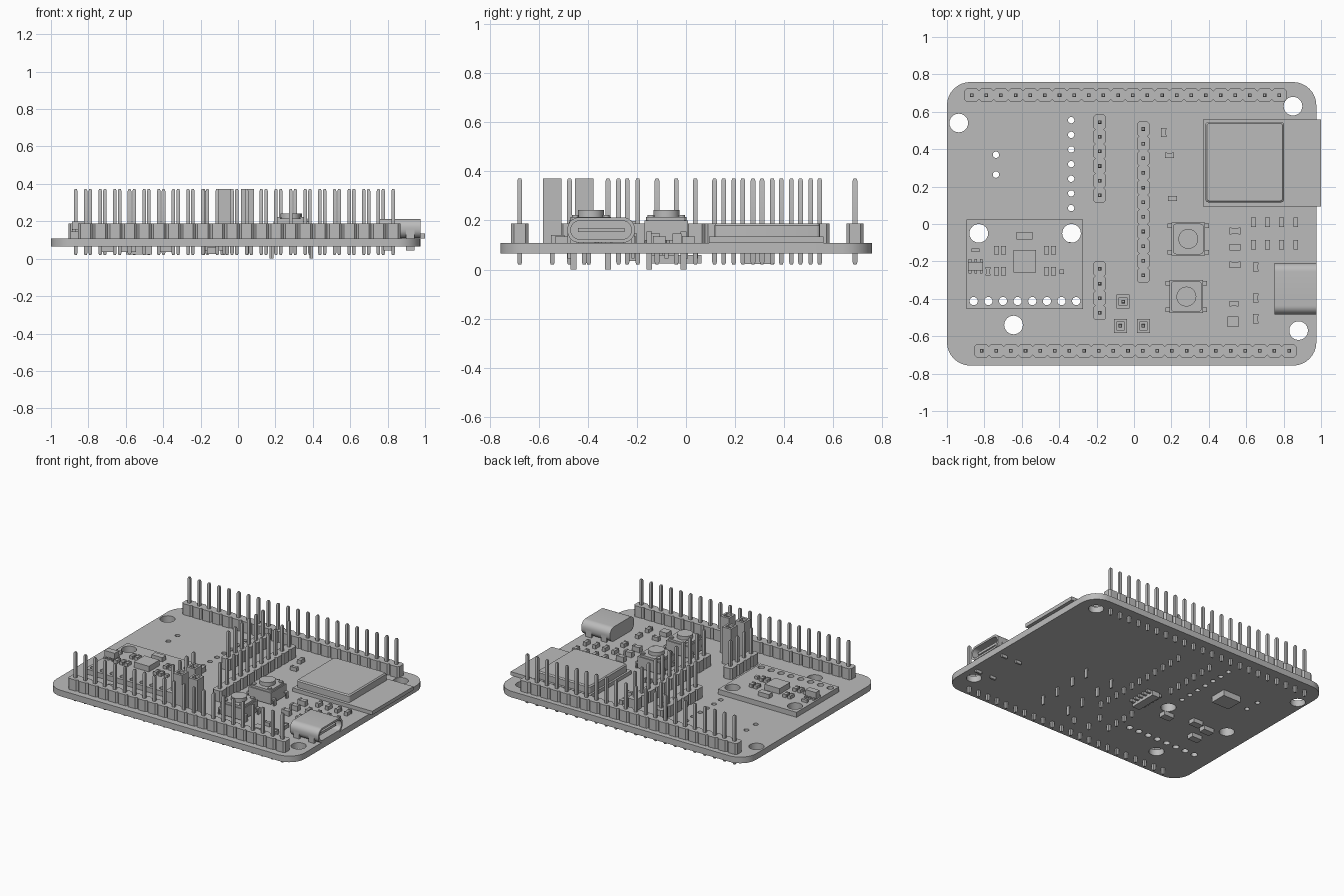
import bpy, bmesh
from math import sin, cos, pi, radians
from mathutils import Vector

cube = bpy.data.objects.get("Cube")
if cube:
    bpy.data.objects.remove(cube)

grey = bpy.data.materials.new("neutral_grey")
grey.use_nodes = True
grey.diffuse_color = (0.5, 0.5, 0.5, 1)
grey.node_tree.nodes["Principled BSDF"].inputs["Base Color"].default_value = (0.5, 0.5, 0.5, 1)

BOTTOM, TOP, PITCH = 0.065, 0.109, 0.0783
PLATE_TOP = 0.145
made = []


def rrect(cx, cy, w, d, r, n=6):
    """Rounded rectangle outline; n=1 gives chamfered corners."""
    pts = []
    for k, (sx, sy) in enumerate(((1, 1), (-1, 1), (-1, -1), (1, -1))):
        for i in range(n + 1):
            a = pi / 2 * (k + i / n)
            pts.append((cx + sx * (w / 2 - r) + r * cos(a), cy + sy * (d / 2 - r) + r * sin(a)))
    return pts


def rect(cx, cy, w, d):
    return [(cx + sx * w / 2, cy + sy * d / 2) for sx, sy in ((1, 1), (-1, 1), (-1, -1), (1, -1))]


def circle(cx, cy, r, n=24):
    return [(cx + r * cos(2 * pi * i / n), cy + r * sin(2 * pi * i / n)) for i in range(n)]


def loft(bm, rings):
    """Skin a chain of equal rings and cap both ends."""
    loops = [[bm.verts.new(p) for p in ring] for ring in rings]
    faces = [bm.faces.new(loops[0]), bm.faces.new(loops[-1])]
    for a, b in zip(loops, loops[1:]):
        for i in range(len(a)):
            j = (i + 1) % len(a)
            faces.append(bm.faces.new((a[i], a[j], b[j], b[i])))
    bmesh.ops.recalc_face_normals(bm, faces=faces)


def prism(bm, outline, z0, z1):
    loft(bm, [[(x, y, z) for x, y in outline] for z in (z0, z1)])


def box(bm, cx, cy, w, d, z0, z1):
    prism(bm, rect(cx, cy, w, d), z0, z1)


def finish(name, bm):
    mesh = bpy.data.meshes.new(name)
    bm.to_mesh(mesh)
    bm.free()
    mesh.materials.append(grey)
    obj = bpy.data.objects.new(name, mesh)
    bpy.context.collection.objects.link(obj)
    made.append(obj)
    return obj


def drill(obj, holes):
    """Cut round through holes given as (x, y, radius)."""
    bm = bmesh.new()
    for x, y, r in holes:
        prism(bm, circle(x, y, r), -0.2, 0.5)
    cutter = finish("hole_cutter", bm)
    made.remove(cutter)
    mod = obj.modifiers.new("holes", 'BOOLEAN')
    mod.operation, mod.solver, mod.object = 'DIFFERENCE', 'EXACT', cutter
    bpy.context.view_layer.update()
    graph = bpy.context.evaluated_depsgraph_get()
    mesh = bpy.data.meshes.new_from_object(obj.evaluated_get(graph))
    obj.modifiers.clear()
    obj.data = mesh
    bpy.data.objects.remove(cutter)


# Main board with rounded corners, mounting holes and solder holes
sensor_holes = [(-0.83, -0.05, 0.05), (-0.334, -0.05, 0.05)]
sensor_holes += [(-0.857 + i * PITCH, -0.412, 0.022) for i in range(8)]
board_holes = [(-0.937, 0.54, 0.05), (0.85, 0.63, 0.05), (-0.644, -0.54, 0.05), (0.88, -0.57, 0.05)]
board_holes += [(-0.336, 0.555 - i * PITCH, 0.017) for i in range(7)]
board_holes += [(-0.738, 0.37, 0.017), (-0.738, 0.264, 0.017)]
bm = bmesh.new()
prism(bm, rrect(-0.0125, 0.001, 1.975, 1.516, 0.125, 8), BOTTOM, TOP)
drill(finish("main_board", bm), board_holes + sensor_holes)

# Sensor daughter board
bm = bmesh.new()
box(bm, -0.5835, -0.215, 0.623, 0.48, TOP, PLATE_TOP)
drill(finish("sensor_board", bm), sensor_holes)


def pin(bm, x, y, z0=0.02, z1=0.372):
    steps = ((z0, 0.012), (z0 + 0.01, 0.019), (z1 - 0.01, 0.019), (z1, 0.012))
    loft(bm, [[(px, py, z) for px, py in rect(x, y, s, s)] for z, s in steps])


def header(name, x, y, count, dx, dy):
    """A strip of chamfered plastic cells, each with a square pin."""
    bm = bmesh.new()
    for i in range(count):
        px, py = x + dx * PITCH * i, y + dy * PITCH * i
        w, d = (PITCH, 0.07) if dx else (0.07, PITCH)
        prism(bm, rrect(px, py, w, d, 0.012, 1), TOP, 0.188)
        pin(bm, px, py)
    finish(name, bm)


header("back_header", -0.868, 0.689, 22, 1, 0)
header("front_header", -0.815, -0.678, 22, 1, 0)
header("six_pin_header", -0.184, 0.545, 6, 0, -1)
header("eleven_pin_header", 0.05, 0.508, 11, 0, -1)
header("four_pin_header", -0.184, -0.24, 4, 0, -1)

# Single posts with tall, open-topped caps
for i, (x, y) in enumerate(((-0.058, -0.415), (-0.073, -0.545), (0.05, -0.545))):
    bm = bmesh.new()
    outer, inner = rect(x, y, 0.07, 0.076), rect(x, y, 0.042, 0.042)
    loft(bm, [[(px, py, z) for px, py in ring] for ring, z in
              ((outer, TOP), (outer, 0.372), (inner, 0.372), (inner, 0.32))])
    pin(bm, x, y, 0.02, 0.36)
    finish(f"jumper_cap_{i + 1}", bm)

# Wireless module: thin board with a raised metal lid
bm = bmesh.new()
box(bm, 0.684, 0.327, 0.632, 0.466, TOP, 0.135)
finish("module_board", bm)
bm = bmesh.new()
lid = [(rrect(0.592, 0.331, w, d, 0.015, 3), z) for w, d, z in
       ((0.42, 0.43, 0.135), (0.42, 0.43, 0.18), (0.405, 0.415, 0.188))]
loft(bm, [[(x, y, z) for x, y in ring] for ring, z in lid])
finish("module_lid", bm)

# Port: hollow rounded shell with a tongue and mounting tabs
bm = bmesh.new()
outer = rrect(-0.346, 0.161, 0.274, 0.102, 0.046, 8)
inner = rrect(-0.346, 0.161, 0.246, 0.074, 0.034, 8)
loft(bm, [[(x, y, z) for y, z in ring] for ring, x in
          ((outer, 0.75), (outer, 0.977), (inner, 0.977), (inner, 0.8))])
finish("port_shell", bm)
bm = bmesh.new()
box(bm, 0.87, -0.346, 0.17, 0.19, 0.152, 0.17)
finish("port_tongue", bm)
bm = bmesh.new()
for x in (0.8, 0.92):
    for y in (-0.476, -0.216):
        box(bm, x, y, 0.045, 0.014, 0.045, 0.16)
finish("port_tabs", bm)

# Push buttons with corner rivets, round plunger and bent legs
for name, bx, by in (("upper_button", 0.29, -0.08), ("lower_button", 0.28, -0.388)):
    bm = bmesh.new()
    box(bm, bx, by, 0.178, 0.178, 0.118, 0.2)
    prism(bm, rrect(bx, by, 0.165, 0.165, 0.02, 3), 0.2, 0.215)
    prism(bm, circle(bx, by, 0.053, 32), 0.215, 0.242)
    for sx in (-1, 1):
        for sy in (-1, 1):
            prism(bm, circle(bx + sx * 0.062, by + sy * 0.062, 0.014, 16), 0.215, 0.222)
            box(bm, bx + sx * 0.092, by + sy * 0.07, 0.035, 0.024, 0.145, 0.155)
            box(bm, bx + sx * 0.106, by + sy * 0.07, 0.01, 0.024, 0.0, 0.155)
    finish(name, bm)


def chips(name, places, w, d, z, h):
    """Small surface parts: body with slightly raised end contacts."""
    bm = bmesh.new()
    for x, y in places:
        box(bm, x, y, w, d, z, z + h)
        for s in (-1, 1):
            if w > d:
                box(bm, x + s * w * 0.4, y, w * 0.22, d + 0.004, z, z + h + 0.003)
            else:
                box(bm, x, y + s * d * 0.4, w + 0.004, d * 0.22, z, z + h + 0.003)
    finish(name, bm)


chips("resistor_rows", [(0.638 + i * 0.0757, y) for i in range(4) for y in (0.01, -0.11)],
      0.022, 0.05, TOP, 0.025)
chips("capacitors", [(0.54, -0.037), (0.54, -0.125), (0.54, -0.218)], 0.06, 0.032, TOP, 0.035)
chips("upright_parts", [(0.65, -0.23), (0.65, -0.395), (0.65, -0.507), (0.158, 0.49)],
      0.025, 0.048, TOP, 0.025)
chips("flat_parts", [(0.19, 0.368), (0.205, 0.137), (0.535, -0.427)], 0.048, 0.024, TOP, 0.025)
chips("sensor_resistors", [(x, y) for x in (-0.735, -0.697, -0.467, -0.43) for y in (-0.14, -0.253)]
      + [(-0.78, -0.253)], 0.022, 0.045, PLATE_TOP, 0.02)

# Integrated circuits on the upper side
bm = bmesh.new()
box(bm, 0.53, -0.523, 0.058, 0.055, TOP, 0.14)
box(bm, -0.585, -0.2, 0.12, 0.12, PLATE_TOP, 0.185)
box(bm, -0.585, -0.063, 0.085, 0.042, PLATE_TOP, 0.175)
box(bm, -0.847, -0.14, 0.042, 0.018, PLATE_TOP, 0.165)
box(bm, -0.387, -0.255, 0.024, 0.024, PLATE_TOP, 0.165)
box(bm, -0.847, -0.225, 0.082, 0.045, PLATE_TOP + 0.008, 0.198)
for x in (-0.877, -0.847, -0.817):
    box(bm, x, -0.225, 0.014, 0.078, PLATE_TOP, 0.158)
finish("circuits", bm)

# Parts under the board
bm = bmesh.new()
box(bm, -0.53, 0.3, 0.14, 0.12, 0.022, BOTTOM)
box(bm, -0.135, -0.04, 0.06, 0.205, 0.025, BOTTOM - 0.005)
for i in range(5):
    box(bm, -0.135, -0.12 + i * 0.04, 0.12, 0.016, 0.045, BOTTOM)
for x, y in ((-0.7, -0.1), (-0.7, -0.22), (-0.38, -0.12), (-0.585, -0.07)):
    box(bm, x, y, 0.08, 0.05, 0.035, BOTTOM)
finish("underside_circuits", bm)

# Smooth the round parts while keeping hard edges
bpy.ops.object.select_all(action='DESELECT')
for obj in made:
    obj.select_set(True)
bpy.context.view_layer.objects.active = made[0]
bpy.ops.object.shade_smooth_by_angle(angle=radians(30))
